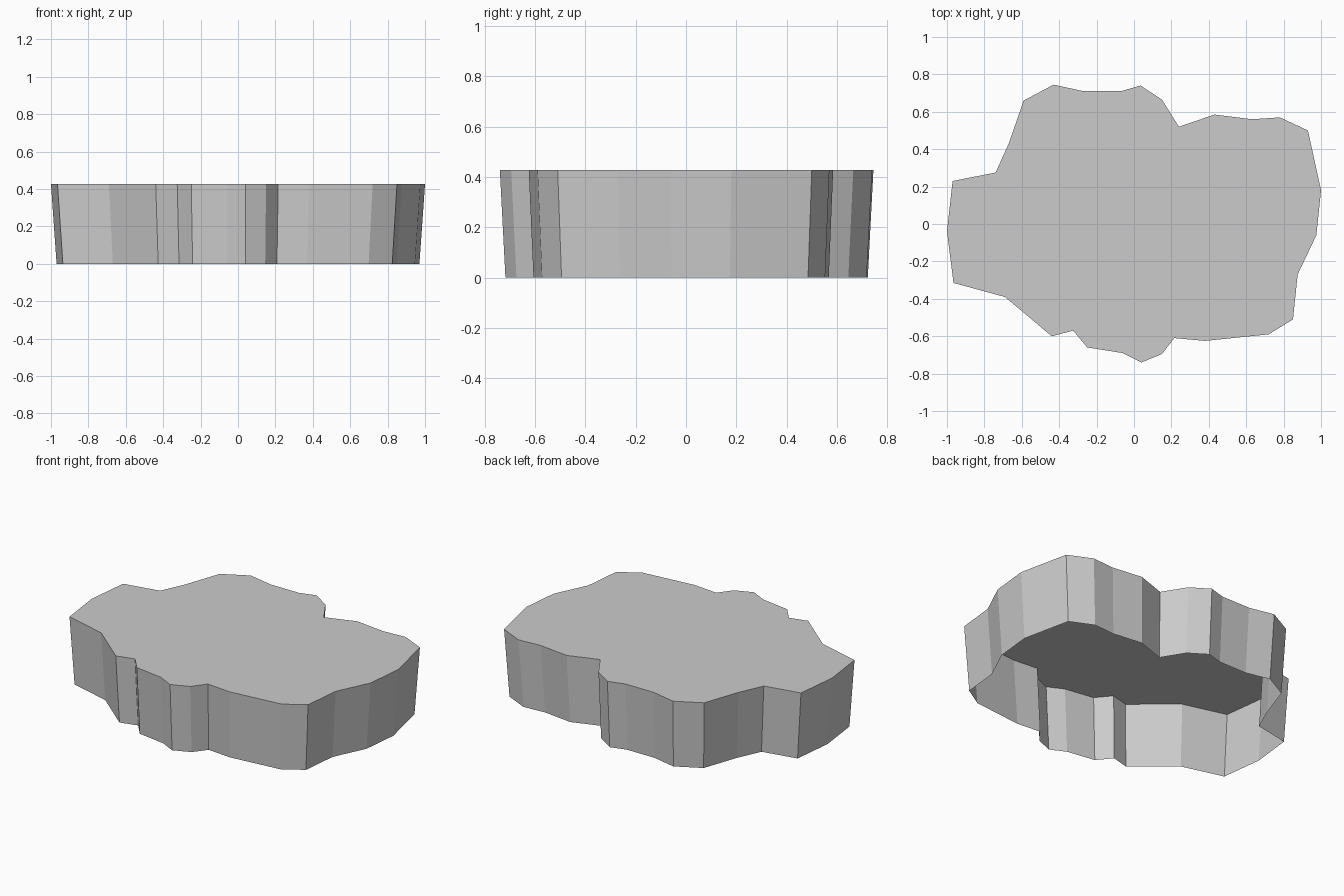
import bpy
import bmesh

# Irregular rim outline, counter-clockwise seen from above
OUTLINE = [
    (1.0, 0.18), (0.93, 0.50), (0.78, 0.57), (0.63, 0.56), (0.43, 0.585),
    (0.24, 0.52), (0.15, 0.665), (0.035, 0.74), (-0.07, 0.71), (-0.27, 0.71),
    (-0.43, 0.745), (-0.59, 0.66), (-0.67, 0.43), (-0.74, 0.275), (-0.97, 0.23),
    (-1.0, -0.04), (-0.965, -0.315), (-0.69, -0.39), (-0.44, -0.60),
    (-0.325, -0.57), (-0.25, -0.66), (-0.06, -0.69), (0.04, -0.74),
    (0.15, -0.695), (0.215, -0.61), (0.38, -0.625), (0.72, -0.59),
    (0.85, -0.51), (0.875, -0.27), (0.975, -0.06),
]
HEIGHT = 0.427
BASE_SCALE = 0.97

bm = bmesh.new()


def ring(scale, z):
    return [bm.verts.new((x * scale, y * scale, z)) for x, y in OUTLINE]


# Flat top over slightly tapered walls, open underneath
base = ring(BASE_SCALE, 0)
top = ring(1, HEIGHT)
n = len(OUTLINE)
for i in range(n):
    j = (i + 1) % n
    bm.faces.new((base[i], base[j], top[j], top[i]))
bm.faces.new(top)
bm.normal_update()

mesh = bpy.data.meshes.new("rock_slab")
bm.to_mesh(mesh)
bm.free()
slab = bpy.data.objects.new("rock_slab", mesh)
bpy.context.collection.objects.link(slab)
